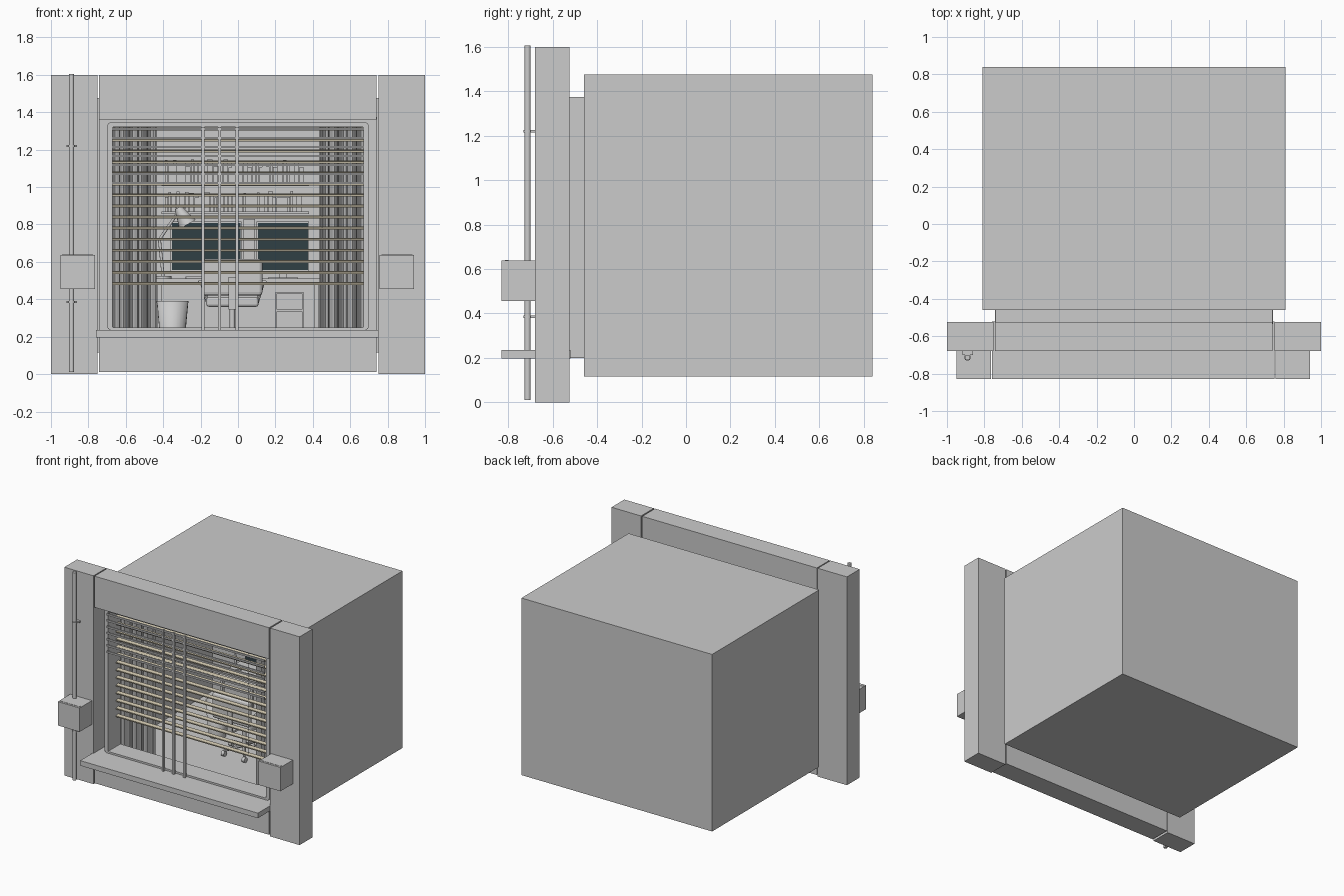
import bpy, bmesh, math, random
from mathutils import Vector

if "Cube" in bpy.data.objects:
    bpy.data.objects.remove(bpy.data.objects["Cube"])

random.seed(4)


def material(name, rgb):
    m = bpy.data.materials.new(name)
    m.diffuse_color = (*rgb, 1)
    m.use_nodes = True
    m.node_tree.nodes["Principled BSDF"].inputs["Base Color"].default_value = m.diffuse_color
    return m


BEIGE = material("blind_beige", (0.62, 0.56, 0.42))
DARK = material("screen_dark", (0.03, 0.05, 0.06))


def finish(name, bm, mat=None, smooth=False):
    bmesh.ops.recalc_face_normals(bm, faces=bm.faces)
    me = bpy.data.meshes.new(name)
    bm.to_mesh(me)
    bm.free()
    ob = bpy.data.objects.new(name, me)
    bpy.context.collection.objects.link(ob)
    if mat:
        me.materials.append(mat)
    if smooth:
        bpy.context.view_layer.objects.active = ob
        ob.select_set(True)
        bpy.ops.object.shade_smooth_by_angle()
        ob.select_set(False)
    return ob


def box(name, x, y, z, mat=None, bevel=0):
    bm = bmesh.new()
    bmesh.ops.create_cube(bm, size=1)
    for v in bm.verts:
        for i, (a, b) in enumerate((x, y, z)):
            v.co[i] = (a + b) / 2 + v.co[i] * (b - a)
    ob = finish(name, bm, mat)
    if bevel:
        mod = ob.modifiers.new("bevel", 'BEVEL')
        mod.width, mod.segments = bevel, 3
    return ob


def rod(name, p, q, r1, r2=None, n=16):
    p, q = Vector(p), Vector(q)
    bm = bmesh.new()
    bmesh.ops.create_cone(bm, cap_ends=True, segments=n, radius1=r1,
                          radius2=r1 if r2 is None else r2, depth=(q - p).length)
    ob = finish(name, bm, smooth=True)
    ob.location = (p + q) / 2
    ob.rotation_mode = 'QUATERNION'
    ob.rotation_quaternion = (q - p).to_track_quat('Z', 'Y')
    return ob


def loop(x, z0, z1, r, n=5):
    pts = []
    for i, (cx, cz) in enumerate(((x - r, z1 - r), (r - x, z1 - r), (r - x, z0 + r), (x - r, z0 + r))):
        for k in range(n):
            a = math.pi / 2 * (i + k / (n - 1))
            pts.append((cx + r * math.cos(a), cz + r * math.sin(a)))
    return pts


def ring(name, outer, inner, y0, y1):
    bm = bmesh.new()
    rows = [[bm.verts.new((x, y, z)) for x, z in pts]
            for pts, y in ((outer, y0), (inner, y0), (inner, y1), (outer, y1))]
    n = len(outer)
    for a in range(4):
        for i in range(n):
            r, s, j = rows[a], rows[(a + 1) % 4], (i + 1) % n
            bm.faces.new((r[i], r[j], s[j], s[i]))
    return finish(name, bm)


# facade: pillars, lintel, lower panel, sill
WALL_Y = (-0.68, -0.525)
box("left_pillar", (-1, -0.752), WALL_Y, (0, 1.6))
box("right_pillar", (0.75, 1), WALL_Y, (0, 1.6))
box("lintel_panel", (-0.744, 0.74), WALL_Y, (1.36, 1.6))
box("lower_panel", (-0.744, 0.74), WALL_Y, (0.01, 0.2))
box("window_sill", (-0.76, 0.75), (-0.83, -0.52), (0.197, 0.236))

# wall-mounted boxes with a vent slit on top
for name, x0 in (("left_wall_box", -0.95), ("right_wall_box", 0.757)):
    box(name, (x0, x0 + 0.185), (-0.83, -0.68), (0.455, 0.638))
    box(name + "_trim", (x0 + 0.01, x0 + 0.175), (-0.815, -0.80), (0.637, 0.64))

# drain pipe and its brackets
rod("drain_pipe", (-0.89, -0.713, 0.01), (-0.89, -0.713, 1.605), 0.014)
for z in (0.385, 1.22):
    rod("pipe_collar", (-0.89, -0.713, z - 0.006), (-0.89, -0.713, z + 0.006), 0.018)
    box("pipe_bracket", (-0.918, -0.862), (-0.70, -0.68), (z - 0.006, z + 0.006))

# stepped window frame with rounded inner corners
ring("window_frame_outer", loop(0.742, 0.2, 1.375, 0.001), loop(0.70, 0.236, 1.345, 0.02), -0.535, -0.46)
ring("window_frame_inner", loop(0.70, 0.236, 1.345, 0.02), loop(0.67, 0.25, 1.322, 0.004), -0.62, -0.47)

# front grille: three uprights and upper rails
for x in (-0.188, -0.10, -0.006):
    box("grille_upright", (x - 0.008, x + 0.008), (-0.645, -0.629), (0.236, 1.322))
for i in range(7):
    z = 1.31 - i * 0.048
    box("grille_rail", (-0.67, 0.67), (-0.640, -0.628), (z - 0.006, z + 0.006))

# venetian blind
for i in range(15):
    z = 0.485 + i * 0.059
    slat = box("blind_slat", (-0.67, 0.67), (-0.014, 0.014), (-0.005, 0.005), BEIGE)
    slat.location = (0, -0.51, z)
    slat.rotation_euler.x = math.radians(12)
for x in (-0.45, 0.45):
    rod("blind_cord", (x, -0.51, 0.485), (x, -0.51, 1.32), 0.0015, n=6)

# room shell, open to the window
RX, RY, RZ = (-0.81, 0.81), (-0.46, 0.84), (0.115, 1.475)
box("room_floor", RX, RY, (0.115, 0.125))
box("room_ceiling", RX, RY, (1.465, 1.475))
box("room_back_wall", RX, (0.83, 0.84), RZ)
for s in (-1, 1):
    box("room_side_wall", tuple(sorted((s * 0.80, s * 0.81))), RY, RZ)
    box("room_front_return", tuple(sorted((s * 0.735, s * 0.81))), (-0.46, -0.45), RZ)
box("room_front_top", (-0.74, 0.74), (-0.46, -0.45), (1.345, 1.475))
box("room_front_bottom", (-0.74, 0.74), (-0.46, -0.45), (0.115, 0.23))

# pleated curtains and rail
for s in (-1, 1):
    bm = bmesh.new()
    prev = None
    for i in range(97):
        t = i / 96
        x = s * (0.73 - 0.29 * t + 0.008 * math.sin(t * 37))
        y = -0.38 + 0.03 * math.sin(t * math.pi * 18)
        cur = [bm.verts.new((x, y, z)) for z in (0.14, 1.40)]
        if prev:
            bm.faces.new((prev[0], cur[0], cur[1], prev[1]))
        prev = cur
    finish("curtain", bm, smooth=True)
rod("curtain_rail", (-0.79, -0.38, 1.41), (0.79, -0.38, 1.41), 0.01)

# desk
box("desk_top", (-0.45, 0.45), (0.38, 0.80), (0.49, 0.51))
for x in (-0.43, 0.41):
    for y in (0.40, 0.76):
        box("desk_leg", (x, x + 0.02), (y, y + 0.02), (0.125, 0.49))
box("desk_drawers", (0.20, 0.35), (0.42, 0.78), (0.14, 0.44))
for z in (0.24, 0.34, 0.435):
    box("drawer_front", (0.205, 0.345), (0.41, 0.42), (z - 0.09, z - 0.005))

# monitors, keyboard, speaker tower
for x0, x1 in ((-0.36, 0.02), (0.10, 0.38)):
    c = (x0 + x1) / 2
    box("monitor_case", (x0, x1), (0.60, 0.62), (0.55, 0.815))
    box("monitor_screen", (x0 + 0.006, x1 - 0.006), (0.597, 0.60), (0.556, 0.809), DARK)
    box("monitor_stand", (c - 0.02, c + 0.02), (0.62, 0.635), (0.51, 0.65))
    box("monitor_foot", (c - 0.08, c + 0.08), (0.57, 0.68), (0.51, 0.517))
box("keyboard", (-0.28, 0.0), (0.43, 0.52), (0.51, 0.523), bevel=0.003)
box("computer_tower", (0.03, 0.09), (0.56, 0.72), (0.51, 0.83))

# desk lamp
rod("lamp_foot", (-0.40, 0.55, 0.51), (-0.40, 0.55, 0.525), 0.045)
rod("lamp_lower_arm", (-0.40, 0.55, 0.52), (-0.42, 0.55, 0.72), 0.008)
rod("lamp_upper_arm", (-0.42, 0.55, 0.72), (-0.31, 0.53, 0.88), 0.008)
rod("lamp_shade", (-0.27, 0.53, 0.80), (-0.32, 0.53, 0.89), 0.05, 0.02)

# wall shelves with books
for z, h in ((0.87, 0.11), (1.02, 0.13)):
    box("wall_shelf", (-0.41, 0.38), (0.68, 0.83), (z - 0.015, z))
    x = -0.39
    while x < 0.33:
        w = random.uniform(0.014, 0.032)
        if random.random() < 0.88:
            box("book", (x, x + w - 0.002), (random.uniform(0.70, 0.73), 0.825),
                (z, z + h * random.uniform(0.65, 1)))
        x += w

# office chair
cx, cy = -0.03, 0.12
box("chair_seat", (cx - 0.14, cx + 0.14), (cy - 0.13, cy + 0.14), (0.36, 0.41), bevel=0.015)
box("chair_back", (cx - 0.16, cx + 0.16), (cy - 0.17, cy - 0.13), (0.42, 0.615), bevel=0.018)
box("chair_spine", (cx - 0.02, cx + 0.02), (cy - 0.18, cy - 0.165), (0.35, 0.52))
box("chair_under_bar", (cx - 0.02, cx + 0.02), (cy - 0.18, cy + 0.05), (0.345, 0.36))
rod("chair_post", (cx, cy, 0.17), (cx, cy, 0.36), 0.015)
for i in range(5):
    a = math.tau * i / 5 + 0.3
    ex, ey = cx + 0.15 * math.cos(a), cy + 0.15 * math.sin(a)
    rod("chair_leg", (cx, cy, 0.19), (ex, ey, 0.165), 0.014, 0.009, 8)
    rod("chair_caster", (ex - 0.012, ey, 0.145), (ex + 0.012, ey, 0.145), 0.02)
for s in (-1, 1):
    x = cx + s * 0.165
    box("chair_arm_pad", (x - 0.018, x + 0.018), (cy - 0.10, cy + 0.08), (0.485, 0.50), bevel=0.005)
    rod("chair_arm_post", (cx + s * 0.13, cy, 0.375), (x, cy, 0.49), 0.009, n=8)

# waste bin, open at the top
bm = bmesh.new()
bmesh.ops.create_cone(bm, cap_ends=True, segments=24, radius1=0.06, radius2=0.085, depth=0.265)
bmesh.ops.delete(bm, geom=[f for f in bm.faces if f.calc_center_median().z > 0.13], context='FACES')
waste = finish("waste_bin", bm, smooth=True)
waste.location = (-0.35, 0.25, 0.2575)
waste.modifiers.new("thickness", 'SOLIDIFY').thickness = 0.006
